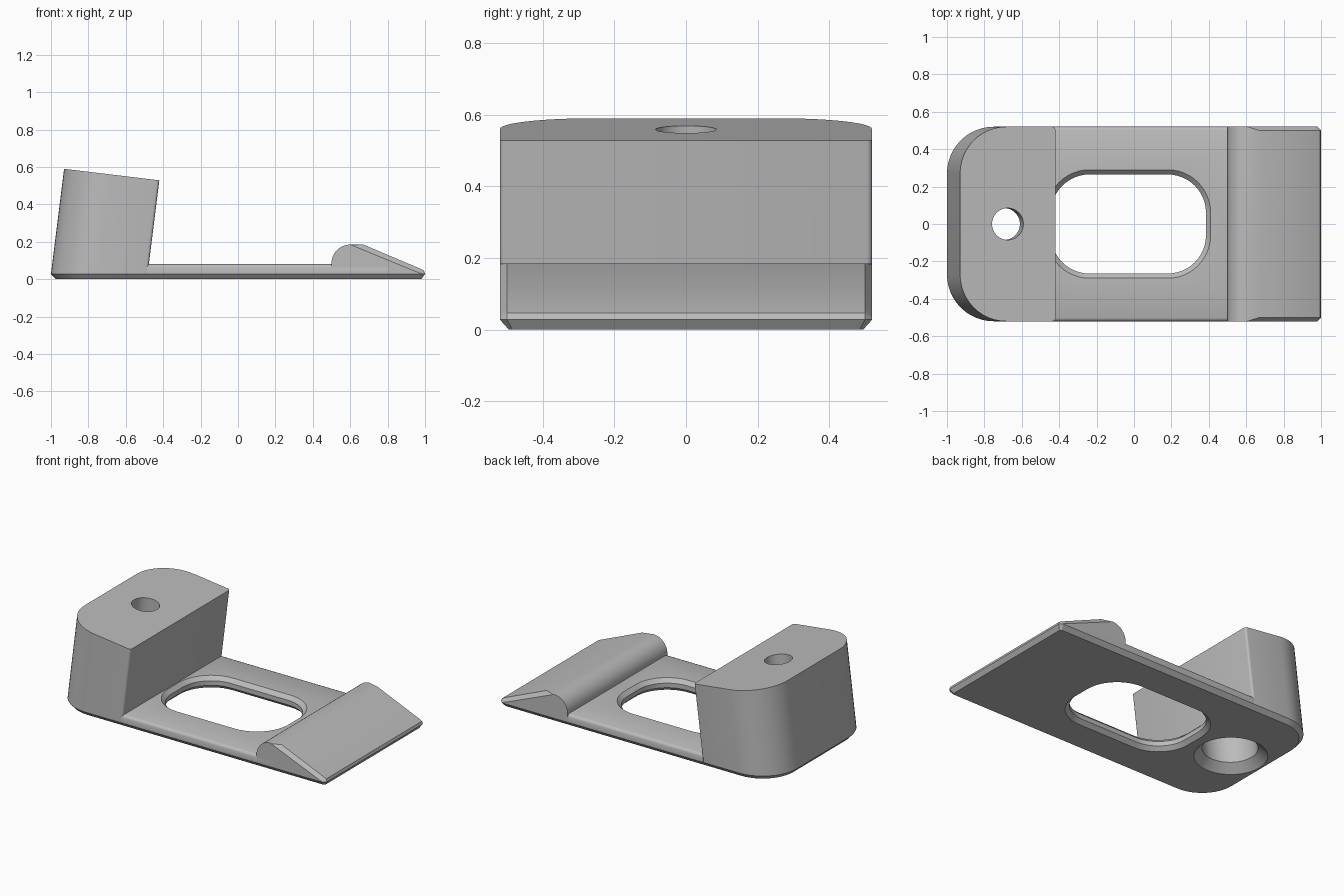
import bpy, bmesh
from math import sin, cos, pi

cube = bpy.data.objects.get("Cube")
if cube:
    bpy.data.objects.remove(cube, do_unlink=True)

grey = bpy.data.materials.new("plain grey")
grey.use_nodes = True
grey.diffuse_color = (0.5, 0.5, 0.5, 1)
grey.node_tree.nodes["Principled BSDF"].inputs["Base Color"].default_value = (0.5, 0.5, 0.5, 1)

W = 0.52      # half width
LEAN = 0.125  # lean of the block, x per z


def loft(name, rings):
    """Closed solid through rings with equal point counts."""
    bm = bmesh.new()
    rows = [[bm.verts.new(p) for p in ring] for ring in rings]
    n = len(rows[0])
    for a, b in zip(rows, rows[1:]):
        for i in range(n):
            j = (i + 1) % n
            bm.faces.new((a[i], a[j], b[j], b[i]))
    bm.faces.new(rows[0][::-1])
    bm.faces.new(rows[-1])
    bmesh.ops.recalc_face_normals(bm, faces=bm.faces)
    mesh = bpy.data.meshes.new(name)
    bm.to_mesh(mesh)
    bm.free()
    mesh.materials.append(grey)
    obj = bpy.data.objects.new(name, mesh)
    bpy.context.collection.objects.link(obj)
    return obj


def outline(x0, x1, w, r_left, r_right, seg_right=12):
    """Rounded rectangle with its own radius at each end."""
    pts = []
    corners = ((x1, 1, r_right, 0), (x0, 1, r_left, 1), (x0, -1, r_left, 2), (x1, -1, r_right, 3))
    for x, sy, r, quarter in corners:
        sx = 1 if x == x1 else -1
        seg = seg_right if sx > 0 else 12
        for k in range(seg + 1):
            a = (quarter + k / seg) * pi / 2
            pts.append((x - sx * r + r * cos(a), sy * (w - r) + r * sin(a)))
    return pts


def at_height(pts, z):
    return [(x, y, z) for x, y in pts]


# Base: thin slab with a bevelled underside
base = loft("base_plate", [
    at_height(outline(-0.975, 0.98, W - 0.025, 0.225, 0.01, 1), 0),
    at_height(outline(-1, 1, W, 0.25, 0.02, 1), 0.028),
    at_height(outline(-1, 1, W, 0.25, 0.02, 1), 0.03)])

# Deck: upper layer with softened long edges
deck = loft("deck", [
    [(-0.49, -w, z), (0.8, -w, z), (0.8, w, z), (-0.49, w, z)]
    for w, z in ((W, 0.03), (W, 0.062), (W - 0.003, 0.07), (W - 0.008, 0.076), (W - 0.018, 0.08))])

# Leaning block with a sloped top
foot = outline(-1, -0.483, W, 0.25, 0.015, 4)
top = []
for x, y in foot:
    z = 0.59 - 0.119 * (x + 1)
    top.append((x + LEAN * (z - 0.03), y, z))
block = loft("leaning_block", [at_height(foot, 0.03), top])

# Ramp: rounded back, sloped front, bevelled sides
back = [(0.5, 0.03)] + [(0.6 - 0.1 * cos(a * pi / 20), 0.085 + 0.1 * sin(a * pi / 20)) for a in range(11)]
crest = back + [(0.67, 0.185), (0.975, 0.056), (0.994, 0.046), (1, 0.03)]
flank = back + [(0.605, 0.183), (0.95, 0.041), (0.97, 0.034), (0.98, 0.03)]
ramp = loft("ramp", [[(x, y, z) for x, z in prof] for prof, y in
                     ((flank, -W), (crest, 0.02 - W), (crest, W - 0.02), (flank, W))])

# Window cutter, bevelled above and below
window = loft("window_cutter", [
    at_height(outline(-0.443 - e, 0.385 + e, 0.265 + e, 0.205 + e, 0.205 + e), z)
    for e, z in ((0.035, -0.01), (0, 0.025), (0, 0.055), (0.035, 0.09))])

# Screw bore cutter: countersunk mouth, wide shaft, narrow top
bore = loft("bore_cutter", [
    [(-0.745 + LEAN * z + r * cos(i * pi / 24), r * sin(i * pi / 24), z) for i in range(48)]
    for r, z in ((0.271, -0.05), (0.165, 0.05), (0.165, 0.4), (0.085, 0.4), (0.085, 0.7))])


def cut(obj, cutter):
    mod = obj.modifiers.new(cutter.name, 'BOOLEAN')
    mod.operation = 'DIFFERENCE'
    mod.solver = 'EXACT'
    mod.object = cutter
    bpy.ops.object.select_all(action='DESELECT')
    bpy.context.view_layer.objects.active = obj
    obj.select_set(True)
    bpy.ops.object.modifier_apply(modifier=mod.name)


for part, cutter in ((base, window), (deck, window), (base, bore), (block, bore)):
    cut(part, cutter)
for cutter in (window, bore):
    bpy.data.objects.remove(cutter, do_unlink=True)

for part in (base, deck, block, ramp):
    bpy.ops.object.select_all(action='DESELECT')
    bpy.context.view_layer.objects.active = part
    part.select_set(True)
    bpy.ops.object.shade_smooth_by_angle(angle=pi / 6)
